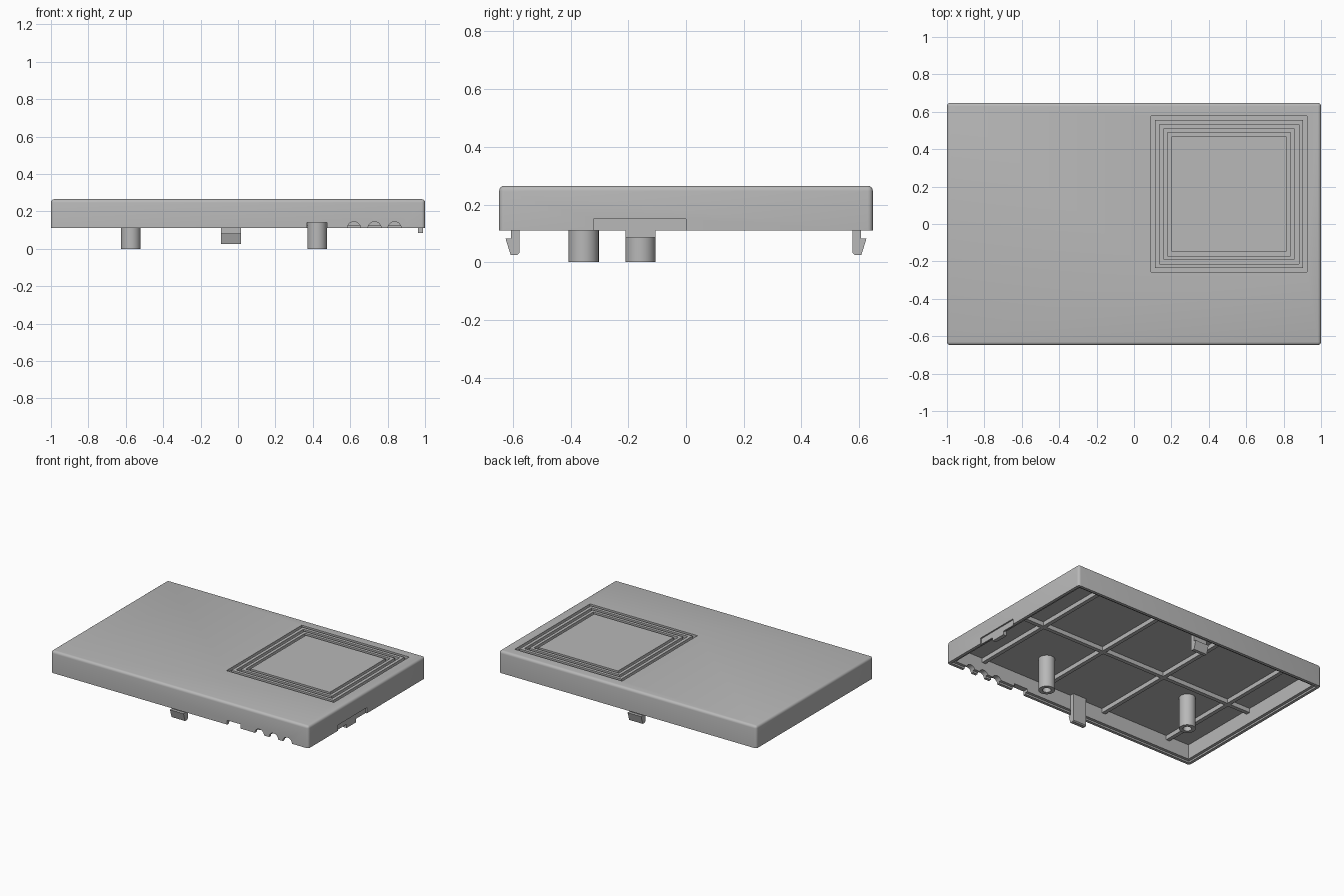
import bpy, bmesh, math

if "Cube" in bpy.data.objects:
    bpy.data.objects.remove(bpy.data.objects["Cube"], do_unlink=True)

grey = bpy.data.materials.new("light grey plastic")
grey.use_nodes = True
COLOUR = (0.48, 0.48, 0.48, 1)
grey.diffuse_color = COLOUR
grey.node_tree.nodes["Principled BSDF"].inputs["Base Color"].default_value = COLOUR

HALF_X, HALF_Y = 1.0, 0.648
RIM, TOP, CEILING = 0.11, 0.265, 0.225
WALL = 0.04


def finish(name, bm):
    bmesh.ops.recalc_face_normals(bm, faces=bm.faces)
    mesh = bpy.data.meshes.new(name)
    bm.to_mesh(mesh)
    bm.free()
    obj = bpy.data.objects.new(name, mesh)
    bpy.context.collection.objects.link(obj)
    mesh.materials.append(grey)
    return obj


def box(name, x, y, z):
    """Box from three (low, high) ranges."""
    bm = bmesh.new()
    bmesh.ops.create_cube(bm, size=1)
    for v in bm.verts:
        v.co = [sum(r) / 2 + c * (r[1] - r[0]) for r, c in zip((x, y, z), v.co)]
    return finish(name, bm)


def cylinder(name, radius, depth, centre, along_y=False):
    bm = bmesh.new()
    bmesh.ops.create_cone(bm, cap_ends=True, segments=32, radius1=radius,
                          radius2=radius, depth=depth)
    for v in bm.verts:
        x, y, z = v.co
        if along_y:
            y, z = z, -y
        v.co = (x + centre[0], y + centre[1], z + centre[2])
    return finish(name, bm)


def activate(obj):
    bpy.ops.object.select_all(action='DESELECT')
    obj.select_set(True)
    bpy.context.view_layer.objects.active = obj


def cut(target, cutter):
    cutter.hide_render = True
    mod = target.modifiers.new("cut", 'BOOLEAN')
    mod.operation = 'DIFFERENCE'
    mod.solver = 'EXACT'
    mod.object = cutter
    activate(target)
    bpy.ops.object.modifier_apply(modifier=mod.name)
    bpy.data.objects.remove(cutter, do_unlink=True)


def smooth(obj):
    activate(obj)
    bpy.ops.object.shade_smooth_by_angle(angle=math.radians(32))


# Cover shell: rounded on top and at the corners, square at the rim
cover = box("cover", (-HALF_X, HALF_X), (-HALF_Y, HALF_Y), (RIM, TOP))
bm = bmesh.new()
bm.from_mesh(cover.data)
rounded = [e for e in bm.edges if max(v.co.z for v in e.verts) > RIM + 0.01]
bmesh.ops.bevel(bm, geom=rounded, offset=0.018, segments=4, profile=0.5, affect='EDGES')
bm.to_mesh(cover.data)
bm.free()


def cavity(wall, height):
    x, y = HALF_X - wall, HALF_Y - wall
    cut(cover, box("cavity", (-x, x), (-y, y), (0, height)))


cavity(WALL, CEILING)
cavity(WALL / 2, RIM + 0.012)

# Three nested square grooves in the top
GX, GY = 0.508, 0.16
for outer in (0.417, 0.373, 0.33):
    inner = outer - 0.022
    depth = (TOP - 0.02, TOP + 0.05)
    for s in (-1, 1):
        band = sorted((s * inner, s * outer))
        cut(cover, box("groove", (GX - outer, GX + outer), [GY + b for b in band], depth))
        cut(cover, box("groove", [GX + b for b in band], (GY - outer, GY + outer), depth))

# Cable openings in the front wall
for x in (0.62, 0.73, 0.837):
    cut(cover, cylinder("opening", 0.035, 0.2, (x, -HALF_Y, RIM), along_y=True))
cut(cover, box("opening", (0.37, 0.475), (-0.75, -0.55), (0, 0.14)))

# Shallow recess on the left wall with a hanging tab
cut(cover, box("recess", (0.99, 1.1), (-0.32, 0), (0, 0.15)))
smooth(cover)
box("side_tab", (0.963, 0.99), (-0.21, -0.105), (0.085, 0.15))

# Hollow screw posts
for side, x, y in (("left", 0.423, -0.355), ("right", -0.573, -0.158)):
    height = CEILING + 0.005
    post = cylinder(side + "_post", 0.0525, height, (x, y, height / 2))
    cut(post, cylinder("bore", 0.027, 0.3, (x, y, 0)))
    smooth(post)

# Snap clips with outward hooks
CLIP = [(0.578, 0.23), (0.606, 0.23), (0.606, 0.083), (0.626, 0.083),
        (0.608, 0.025), (0.585, 0.025), (0.578, 0.032)]
for side, s in (("front", -1), ("back", 1)):
    bm = bmesh.new()
    face = bm.faces.new([bm.verts.new((-0.09, s * y, z)) for y, z in CLIP])
    new = bmesh.ops.extrude_face_region(bm, geom=[face])["geom"]
    bmesh.ops.translate(bm, vec=(0.105, 0, 0),
                        verts=[g for g in new if isinstance(g, bmesh.types.BMVert)])
    finish(side + "_clip", bm)

# Stiffening ribs under the top
RIB = (CEILING - 0.03, CEILING + 0.005)
for i, x in enumerate((0.73, 0.24, -0.26, -0.79)):
    box(f"cross_rib_{i + 1}", (x - 0.014, x + 0.014), (-0.61, 0.61), RIB)
box("long_rib", (-0.963, 0.963), (-0.034, -0.006), RIB)
